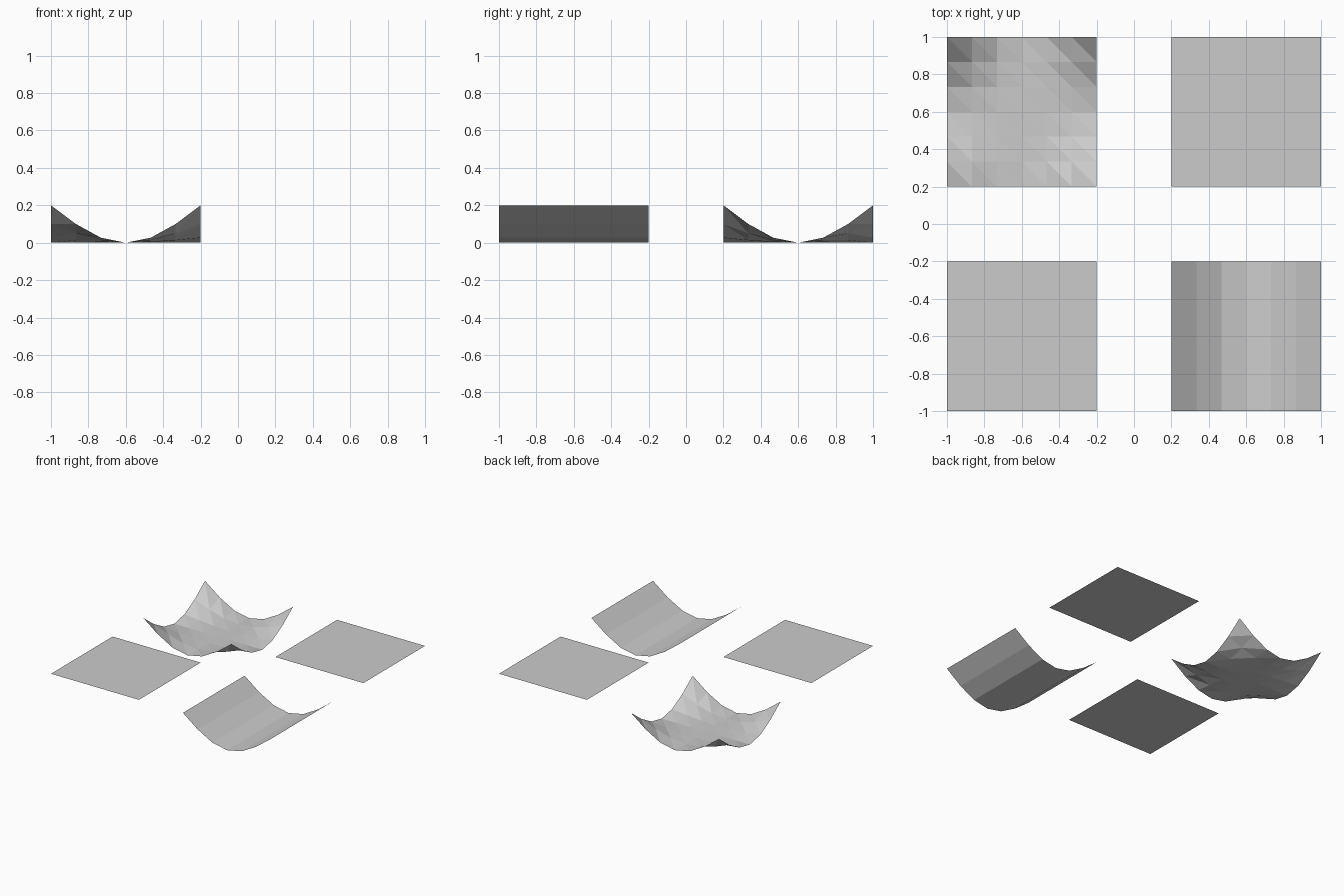
import bpy
import math

if "Cube" in bpy.data.objects:
    bpy.data.objects.remove(bpy.data.objects["Cube"])

SIZE = 0.8     # side of each sheet
HEIGHT = 0.2   # level of the raised edges
N = 6          # segments along a curved direction


def lift(t):
    """1 at both ends of a sheet, 0 in the middle."""
    return 1 - math.sin(math.pi * t)


def sheet(name, cx, cy, nx, ny, height):
    """Grid sheet, each cell split along its falling diagonal."""
    verts = [(cx + SIZE * (i / nx - 0.5), cy + SIZE * (j / ny - 0.5),
              HEIGHT * height(i / nx, j / ny))
             for j in range(ny + 1) for i in range(nx + 1)]
    faces = []
    for j in range(ny):
        for i in range(nx):
            a = j * (nx + 1) + i
            b, c, d = a + 1, a + nx + 2, a + nx + 1
            faces += [(a, b, d), (b, c, d)]
    mesh = bpy.data.meshes.new(name)
    mesh.from_pydata(verts, [], faces)
    mesh.update()
    obj = bpy.data.objects.new(name, mesh)
    bpy.context.collection.objects.link(obj)
    return obj


# Two flat sheets at the raised level
sheet("flat_sheet_front", -0.6, -0.6, 1, 1, lambda u, v: 1)
sheet("flat_sheet_back", 0.6, 0.6, 1, 1, lambda u, v: 1)

# Sheet sagging in one direction
sheet("trough_sheet", 0.6, -0.6, N, 1, lambda u, v: lift(u))

# Sheet held by its four corners
sheet("corner_hung_sheet", -0.6, 0.6, N, N, lambda u, v: lift(u) * lift(v))
